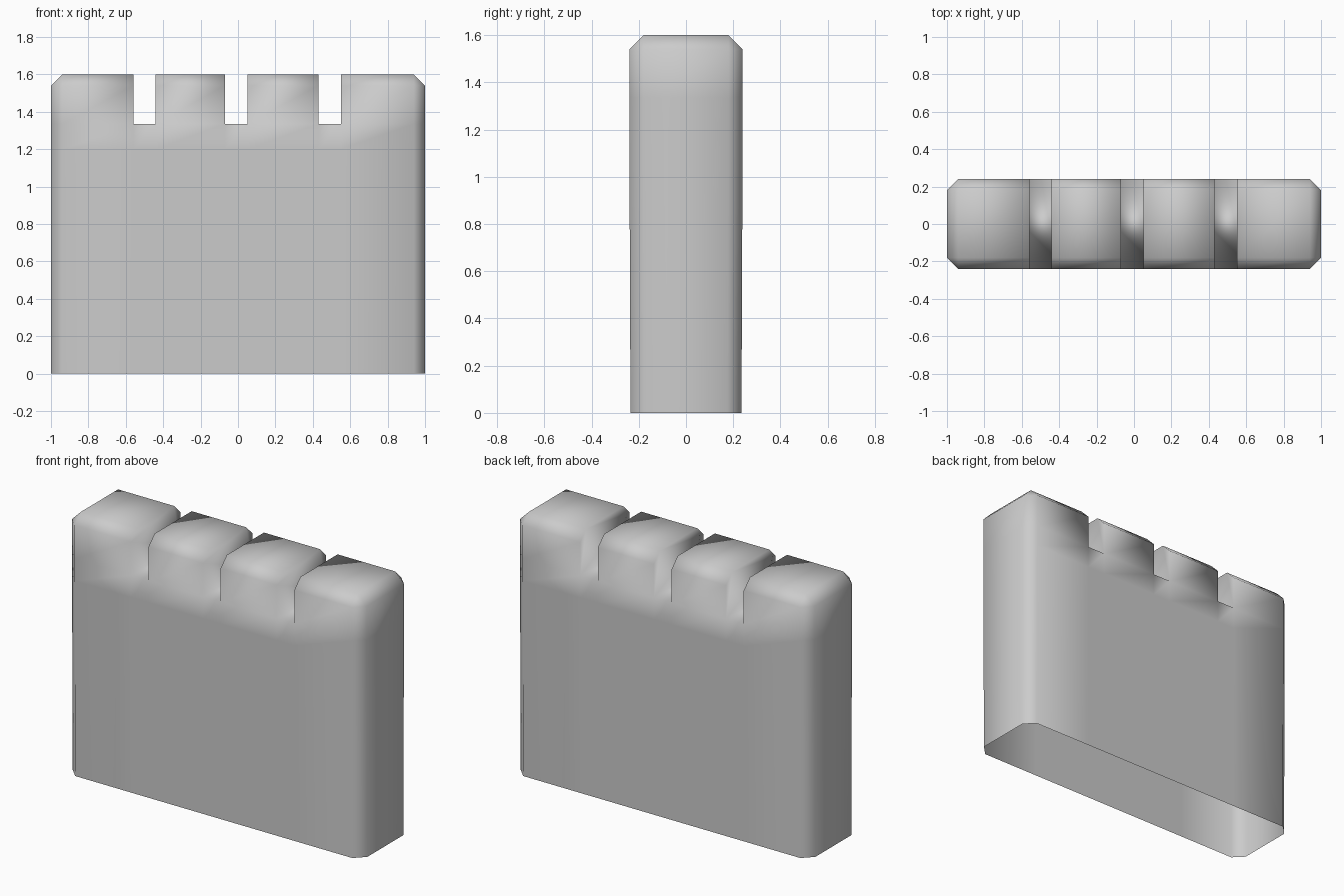
import bpy
import bmesh

cube = bpy.data.objects.get("Cube")
if cube:
    bpy.data.objects.remove(cube, do_unlink=True)

HALF, CH = 0.24, 0.06            # half thickness and chamfer size
TOP, SHOULDER, FLOOR = 1.6, 1.54, 1.335
NOTCHES = [(-0.56, -0.44), (-0.07, 0.05), (0.43, 0.55)]

stone = bpy.data.materials.new("stone_grey")
stone.use_nodes = True
grey = (0.6, 0.6, 0.6, 1)
stone.diffuse_color = grey
stone.node_tree.nodes["Principled BSDF"].inputs["Base Color"].default_value = grey

bm = bmesh.new()


def section(x, notched=False):
    """Cross-section of the wall at x, open at the bottom."""
    end = abs(x) > 0.99
    w = HALF - CH if end else HALF
    side = [(w - 0.005, 0), (w, 1.2), (w, FLOOR)]
    if not notched:
        side += [(w, SHOULDER), (HALF - CH, SHOULDER if end else TOP)]
    points = [(-y, z) for y, z in side] + [(y, z) for y, z in reversed(side)]
    return [bm.verts.new((x, y, z)) for y, z in points]


def bridge(a, b):
    for i in range(len(a) - 1):
        bm.faces.new((a[i], b[i], b[i + 1], a[i + 1]))


# Wall body: solid merlons alternating with notched stretches
edges = [-1, -1 + CH] + [x for pair in NOTCHES for x in pair] + [1 - CH, 1]
for x0, x1 in zip(edges, edges[1:]):
    notched = (x0, x1) in NOTCHES
    bridge(section(x0, notched), section(x1, notched))

# Merlon walls facing the notches
for x in [x for pair in NOTCHES for x in pair]:
    bm.faces.new(section(x)[2:-2])

# Ends of the wall, in horizontal bands
for x in (-1, 1):
    ring = section(x)
    for i in range(3):
        bm.faces.new((ring[i], ring[i + 1], ring[-i - 2], ring[-i - 1]))

bmesh.ops.remove_doubles(bm, verts=bm.verts, dist=0.0005)
bmesh.ops.dissolve_degenerate(bm, edges=bm.edges, dist=0.0005)
bmesh.ops.delete(bm, geom=[v for v in bm.verts if not v.link_faces], context='VERTS')
bmesh.ops.recalc_face_normals(bm, faces=bm.faces)
for face in bm.faces:
    face.smooth = True

mesh = bpy.data.meshes.new("battlement_wall")
bm.to_mesh(mesh)
bm.free()
mesh.materials.append(stone)
wall = bpy.data.objects.new("battlement_wall", mesh)
bpy.context.collection.objects.link(wall)
